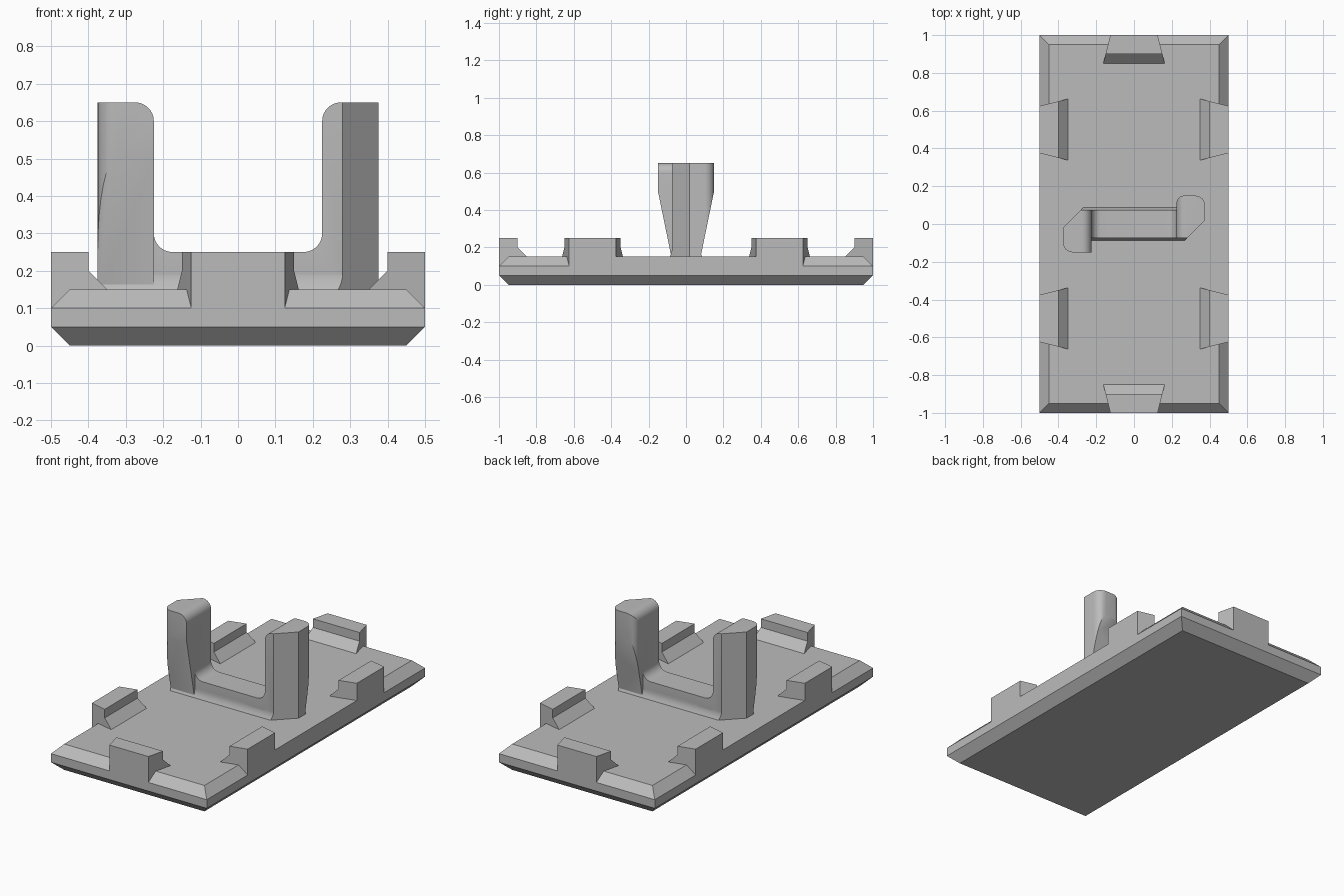
import bpy, bmesh
from math import sin, cos, pi, radians
from mathutils import Vector, Matrix

if "Cube" in bpy.data.objects:
    bpy.data.objects.remove(bpy.data.objects["Cube"])

grey = bpy.data.materials.new("plain_grey")
grey.use_nodes = True
colour = (0.5, 0.5, 0.5, 1)
grey.diffuse_color = colour
grey.node_tree.nodes["Principled BSDF"].inputs["Base Color"].default_value = colour


def finish(name, bm):
    bmesh.ops.recalc_face_normals(bm, faces=bm.faces)
    mesh = bpy.data.meshes.new(name)
    bm.to_mesh(mesh)
    bm.free()
    mesh.materials.append(grey)
    obj = bpy.data.objects.new(name, mesh)
    bpy.context.collection.objects.link(obj)
    return obj


def rounded(points, steps=8):
    """Outline whose square corners are rounded where a point has a radius."""
    out = []
    for i, p in enumerate(points):
        here = Vector(p[:2])
        if len(p) < 3:
            out.append(here)
            continue
        d1 = (Vector(points[i - 1][:2]) - here).normalized()
        d2 = (Vector(points[(i + 1) % len(points)][:2]) - here).normalized()
        d1 = Vector((round(d1.x), round(d1.y)))
        d2 = Vector((round(d2.x), round(d2.y)))
        centre = here + p[2] * (d1 + d2)
        for k in range(steps + 1):
            t = pi / 2 * k / steps
            out.append(centre - p[2] * (cos(t) * d2 + sin(t) * d1))
    return out


def prism(name, outline, axis, lo, hi):
    """Extrude an outline along an axis."""
    place = {"x": lambda a, b, d: (d, a, b),
             "y": lambda a, b, d: (a, d, b),
             "z": lambda a, b, d: (a, b, d)}[axis]
    bm = bmesh.new()
    ends = [[bm.verts.new(place(a, b, d)) for a, b in outline] for d in (lo, hi)]
    n = len(outline)
    for end in ends:
        bm.faces.new(end)
    for i in range(n):
        j = (i + 1) % n
        bm.faces.new((ends[0][i], ends[0][j], ends[1][j], ends[1][i]))
    return finish(name, bm)


def keep_common(obj, cutter):
    mod = obj.modifiers.new("trim", "BOOLEAN")
    mod.operation, mod.solver, mod.object = "INTERSECT", "EXACT", cutter
    select(obj)
    bpy.ops.object.modifier_apply(modifier=mod.name)
    bpy.data.objects.remove(cutter)


def select(obj):
    bpy.ops.object.select_all(action="DESELECT")
    obj.select_set(True)
    bpy.context.view_layer.objects.active = obj


# Base plate with chamfered top and bottom rims
bm = bmesh.new()
rings = []
for inset, z in ((0.05, 0), (0, 0.05), (0, 0.1), (0.05, 0.15)):
    rings.append([bm.verts.new((sx * (0.5 - inset), sy * (1 - inset), z))
                  for sx, sy in ((-1, -1), (1, -1), (1, 1), (-1, 1))])
bm.faces.new(rings[0])
bm.faces.new(rings[-1])
for low, high in zip(rings, rings[1:]):
    for i in range(4):
        j = (i + 1) % 4
        bm.faces.new((low[i], low[j], high[j], high[i]))
finish("base_plate", bm)

# Square rim strips between the side clips
for side, s in (("left", 1), ("right", -1)):
    strip = [(s * 0.45, -0.375), (s * 0.5, -0.375), (s * 0.5, 0.375), (s * 0.45, 0.375)]
    prism(side + "_rim_strip", strip, "z", 0.1, 0.15)


# Raised clips: stepped profile that widens inwards
def clip(name, x, y, angle):
    profile = [(0, 0.1), (0, 0.25), (-0.1, 0.25), (-0.1, 0.2), (-0.15, 0.15), (-0.15, 0.1)]
    bm = bmesh.new()
    sides = [[bm.verts.new((d, s * (0.125 - d * 0.25), z)) for d, z in profile]
             for s in (-1, 1)]
    for side in sides:
        bm.faces.new(side)
    for i in range(len(profile)):
        j = (i + 1) % len(profile)
        bm.faces.new((sides[0][i], sides[0][j], sides[1][j], sides[1][i]))
    bm.transform(Matrix.Translation((x, y, 0)) @ Matrix.Rotation(radians(angle), 4, "Z"))
    finish(name, bm)


clip("front_clip", 0, -1, -90)
clip("back_clip", 0, 1, 90)
for end, y in (("front", -0.5), ("back", 0.5)):
    clip(end + "_left_clip", 0.5, y, 0)
    clip(end + "_right_clip", -0.5, y, 180)

# Twin-post cleat: U-shaped front profile
r = 0.05
cleat = prism("twin_post_cleat", rounded([
    (-0.4, 0.1), (0.4, 0.1), (0.4, 0.65), (0.225, 0.65, r), (0.225, 0.25, r),
    (-0.225, 0.25, r), (-0.225, 0.65, r), (-0.4, 0.65)]), "y", -0.2, 0.2)

# Offset posts with slanted backs, seen in plan
keep_common(cleat, prism("plan_trim", rounded([
    (-0.225, -0.15), (-0.225, -0.075), (0.28, -0.075), (0.375, 0.02),
    (0.375, 0.15, r), (0.225, 0.15, 0.04), (0.225, 0.075), (-0.28, 0.075),
    (-0.375, -0.02), (-0.375, -0.15, r)]), "z", 0.12, 0.7))

# Posts taper towards the foot
half = [(0.075, 0.11), (0.15, 0.5), (0.15 + r, 0.5), (0.15 + r, 0.75)]
half[0], half[2], half[3] = (0.07, 0.11), (0.151, 0.51), (0.151, 0.75)
taper = half + [(-y, z) for y, z in reversed(half)]
keep_common(cleat, prism("taper_trim", taper, "x", -0.5, 0.5))

# Curved skirt where the cleat meets the plate
skirt = prism("cleat_skirt", rounded([
    (0.115, 0.11), (0.075, 0.15, 0.04), (0.075, 0.2),
    (-0.075, 0.2), (-0.075, 0.15, 0.04), (-0.115, 0.11)]), "x", -0.5, 0.5)
for v in skirt.data.vertices:
    v.co.y = max(-0.115, min(0.115, v.co.y))
keep_common(skirt, prism("skirt_trim", [
    (0.155, -0.2), (0.375, 0.02), (0.375, 0.2),
    (-0.155, 0.2), (-0.375, -0.02), (-0.375, -0.2)], "z", 0.12, 0.3))

for part in (cleat, skirt):
    select(part)
    bpy.ops.object.shade_smooth_by_angle(angle=radians(30))
